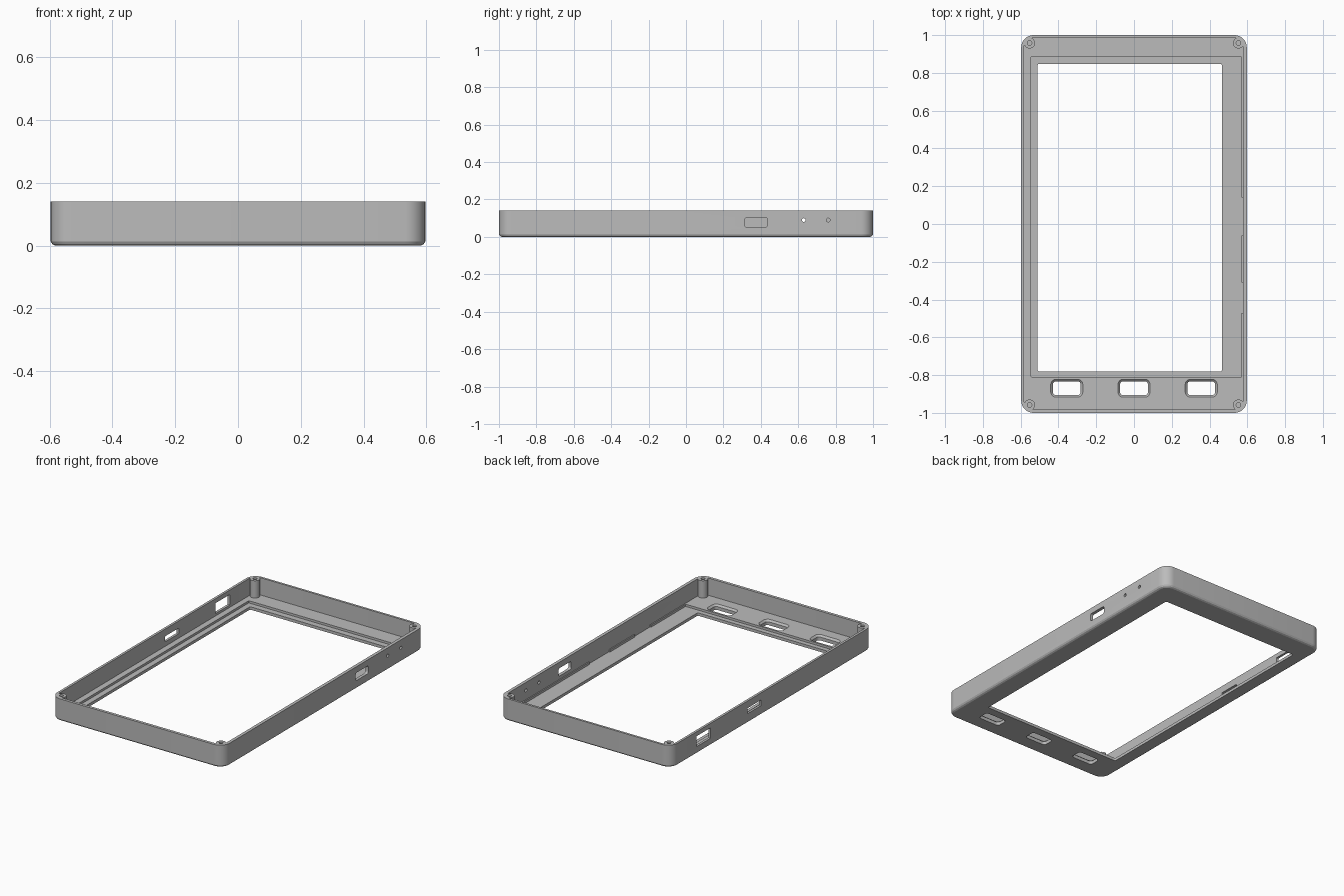
import bpy, bmesh, math
from mathutils import Matrix, Vector

cube = bpy.data.objects.get("Cube")
if cube:
    bpy.data.objects.remove(cube, do_unlink=True)

grey = bpy.data.materials.new("case grey")
grey.use_nodes = True
colour = (0.5, 0.5, 0.5, 1)
grey.diffuse_color = colour
grey.node_tree.nodes["Principled BSDF"].inputs["Base Color"].default_value = colour


def outline(x0, x1, y0, y1, r, steps=8):
    """Rounded rectangle, counter-clockwise."""
    corners = [(x1 - r, y1 - r), (x0 + r, y1 - r), (x0 + r, y0 + r), (x1 - r, y0 + r)]
    pts = []
    for q, (cx, cy) in enumerate(corners):
        for i in range(steps + 1):
            a = math.pi / 2 * (q + i / steps)
            pts.append((cx + r * math.cos(a), cy + r * math.sin(a)))
    return pts


def loft(name, rect, r, layers, matrix=Matrix()):
    """Solid through rounded rectangles; each layer is (height, inset)."""
    x0, x1, y0, y1 = rect
    bm = bmesh.new()
    rings = []
    for z, d in layers:
        pts = outline(x0 + d, x1 - d, y0 + d, y1 - d, max(r - d, 0.001))
        rings.append([bm.verts.new(matrix @ Vector((x, y, z))) for x, y in pts])
    bm.faces.new(rings[0][::-1])
    bm.faces.new(rings[-1])
    n = len(rings[0])
    for a, b in zip(rings, rings[1:]):
        for i in range(n):
            j = (i + 1) % n
            bm.faces.new((a[i], a[j], b[j], b[i]))
    bmesh.ops.recalc_face_normals(bm, faces=bm.faces)
    mesh = bpy.data.meshes.new(name)
    bm.to_mesh(mesh)
    bm.free()
    mesh.materials.append(grey)
    ob = bpy.data.objects.new(name, mesh)
    bpy.context.collection.objects.link(ob)
    return ob


def combine(tool, operation="DIFFERENCE"):
    """Apply a boolean to the case and discard the tool."""
    mod = case.modifiers.new("combine", "BOOLEAN")
    mod.object, mod.operation, mod.solver = tool, operation, "EXACT"
    bpy.context.view_layer.objects.active = case
    bpy.ops.object.modifier_apply(modifier=mod.name)
    bpy.data.objects.remove(tool, do_unlink=True)


def disc(name, x, y, r, z0, z1, matrix=Matrix()):
    return loft(name, (x - r, x + r, y - r, y + r), r, [(z0, 0), (z1, 0)], matrix)


TOP, FLOOR, LEDGE = 0.14, 0.032, 0.018

# Outer shell with a softened bottom edge, then hollowed from above
case = loft("case_frame", (-0.597, 0.597, -1, 1), 0.065,
            [(0, 0.014), (0.005, 0.005), (0.014, 0), (TOP, 0)])
combine(loft("cavity", (-0.582, 0.577, -0.982, 0.986), 0.05, [(FLOOR, 0), (0.2, 0)]))

# Screen recess, side notches and window
combine(loft("screen_recess", (-0.545, 0.57, -0.81, 0.885), 0.004, [(LEDGE, 0), (0.1, 0)]))
for y0, y1 in ((-0.06, 0.14), (-0.47, -0.31)):
    combine(loft("side_notch", (0.5, 0.577, y0, y1), 0.002, [(LEDGE, 0), (0.06, 0)]))
combine(loft("window", (-0.51, 0.465, -0.78, 0.848), 0.008, [(-0.1, 0), (0.1, 0)]))

# Corner screw posts with pilot holes
spots = [(sx * 0.553, sy * 0.958) for sx in (-1, 1) for sy in (-1, 1)]
for x, y in spots:
    combine(disc("post", x, y, 0.029, LEDGE, TOP), "UNION")
for x, y in spots:
    combine(disc("pilot_hole", x, y, 0.012, 0.05, 0.2))

# Three button openings, flared towards the inside
for x in (-0.356, 0, 0.356):
    combine(loft("button_opening", (x - 0.085, x + 0.085, -0.917, -0.822), 0.028,
                 [(-0.05, 0.011), (FLOOR - 0.011, 0.011), (FLOOR, 0), (0.06, 0)]))

# Side wall openings: local x, y, z become world y, z, x
side = Matrix(((0, 0, 1, 0), (1, 0, 0, 0), (0, 1, 0, 0), (0, 0, 0, 1)))
combine(loft("connector_slot", (0.312, 0.437, 0.053, 0.102), 0.012, [(0.55, 0), (0.7, 0)], side))
for y in (0.63, 0.76):
    combine(disc("indicator_hole", y, 0.09, 0.01, 0.55, 0.7, side))
combine(loft("card_slot", (0.11, 0.245, 0.06, 0.095), 0.003, [(-0.7, 0), (-0.55, 0)], side))
combine(loft("port_opening", (0.61, 0.75, 0.047, 0.112), 0.003, [(-0.7, 0), (-0.55, 0)], side))

bpy.ops.object.select_all(action="DESELECT")
case.select_set(True)
bpy.context.view_layer.objects.active = case
bpy.ops.object.shade_smooth_by_angle(angle=math.radians(25))
